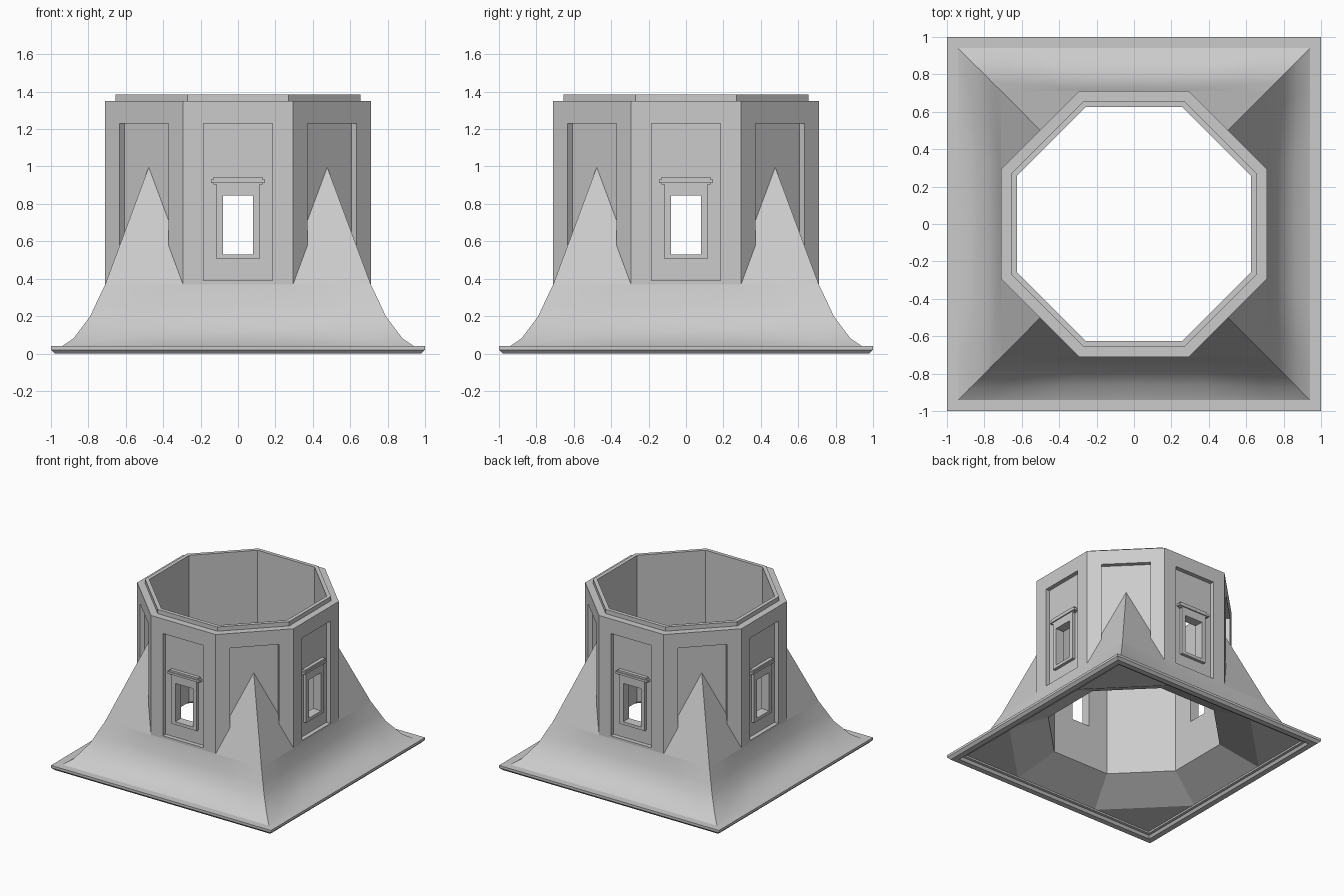
import bpy, bmesh, math
from mathutils import Matrix

cube = bpy.data.objects.get("Cube")
if cube:
    bpy.data.objects.remove(cube, do_unlink=True)

stone = bpy.data.materials.new("grey_stone")
stone.use_nodes = True
GREY = (0.6, 0.6, 0.6, 1)
stone.diffuse_color = GREY
stone.node_tree.nodes["Principled BSDF"].inputs["Base Color"].default_value = GREY


def finish(bm, name, recalc=True):
    """Turn a bmesh into a named stone object."""
    bmesh.ops.remove_doubles(bm, verts=bm.verts, dist=1e-4)
    if recalc:
        bmesh.ops.recalc_face_normals(bm, faces=bm.faces)
    mesh = bpy.data.meshes.new(name)
    bm.to_mesh(mesh)
    bm.free()
    mesh.materials.append(stone)
    obj = bpy.data.objects.new(name, mesh)
    bpy.context.collection.objects.link(obj)
    return obj


def prism_ring(name, sides, profile):
    """Sweep a closed (apothem, z) profile round a regular polygon."""
    bm = bmesh.new()
    rings = []
    for i in range(sides):
        a = 2 * math.pi * (i + 0.5) / sides
        k = 1 / math.cos(math.pi / sides)
        rings.append([bm.verts.new((r * k * math.cos(a), r * k * math.sin(a), z))
                      for r, z in profile])
    n = len(profile)
    for i in range(sides):
        a, b = rings[i], rings[(i + 1) % sides]
        for j in range(n):
            bm.faces.new((a[j], b[j], b[(j + 1) % n], a[(j + 1) % n]))
    return finish(bm, name)


def turn(i, sides):
    return Matrix.Rotation(2 * math.pi * i / sides, 4, 'Z')


def box(bm, half_width, near, far, z0, z1, matrix, x=0):
    """Box set against the front side, then turned to its own side."""
    size = Matrix.Diagonal((2 * half_width, far - near, z1 - z0, 1))
    place = Matrix.Translation((x, -(near + far) / 2, (z0 + z1) / 2))
    bmesh.ops.create_cube(bm, size=1, matrix=matrix @ place @ size)


def boxes(name, sides, specs):
    bm = bmesh.new()
    for i in range(sides):
        for spec in specs:
            box(bm, *spec[:5], turn(i, sides), *spec[5:])
    return finish(bm, name)


WALL, PANEL, INNER = 0.71, 0.675, 0.625

# Octagonal wall with its stepped top rim and flared inner foot
wall = prism_ring("octagonal_wall", 8, [
    (WALL, 0.16), (WALL, 1.35), (0.655, 1.35), (0.655, 1.385),
    (INNER, 1.385), (INNER, 0.18), (0.91, 0.035)])

# Sunken panels on all sides, window openings on four
cutters = [boxes("panel_cutter", 8, [(0.185, PANEL, 0.8, 0.39, 1.23)]),
           boxes("window_cutter", 4, [(0.08, 0.5, 0.8, 0.53, 0.845)])]
for cutter in cutters:
    cutter.hide_render = True
    mod = wall.modifiers.new(cutter.name, 'BOOLEAN')
    mod.operation, mod.solver, mod.object = 'DIFFERENCE', 'EXACT', cutter
bpy.context.view_layer.update()
cut = bpy.data.meshes.new_from_object(
    wall.evaluated_get(bpy.context.evaluated_depsgraph_get()))
wall.modifiers.clear()
wall.data = cut
for cutter in cutters:
    bpy.data.objects.remove(cutter, do_unlink=True)

# Window surrounds and the small cornices above them
boxes("window_frames", 4, [
    (0.0175, 0.665, 0.7, 0.505, 0.905, -0.0975),
    (0.0175, 0.665, 0.7, 0.505, 0.905, 0.0975),
    (0.08, 0.665, 0.7, 0.505, 0.53),
    (0.08, 0.665, 0.7, 0.845, 0.905)])
boxes("window_cornices", 4, [
    (0.13, 0.665, 0.7, 0.903, 0.912),
    (0.145, 0.665, 0.709, 0.912, 0.93),
    (0.13, 0.665, 0.703, 0.93, 0.945)])

# Square footing with a chamfered lower edge and a stepped underside
prism_ring("square_footing", 4, [
    (1, 0.02), (1, 0.04), (0.94, 0.04), (0.9, 0.036),
    (0.9, 0.022), (0.92, 0.02), (0.935, 0), (0.98, 0)])

# Flat soffits closing the inner corners
bm = bmesh.new()
for i in range(4):
    corner = [(0.375, -0.91), (0.91, -0.375), (0.91, -0.91)]
    bm.faces.new([bm.verts.new(turn(i, 4) @ Matrix.Translation((x, y, 0.036)).translation)
                  for x, y in corner])
bm.normal_update()
for face in bm.faces:
    if face.normal.z > 0:
        face.normal_flip()
finish(bm, "corner_soffits", recalc=False)

# Flared skirt: straighter at the ridges, more hollow mid-side
RIDGE = [(0.94, 0.04), (0.88, 0.08), (0.79, 0.2), (0.755, 0.275), (WALL, 0.37)]
MIDDLE = [(0.94, 0.04), (0.86, 0.075), (0.785, 0.145), (0.735, 0.25), (WALL, 0.37)]
COLUMNS = [-1, -0.8, -0.6, -0.42, 0, 0.42, 0.6, 0.8, 1]
bm = bmesh.new()
for i in range(4):
    rows = []
    for (rd, rz), (md, mz) in zip(RIDGE, MIDDLE):
        row = []
        for c in COLUMNS:
            t = max(0, (abs(c) - 0.42) / 0.58)
            d, z = md + (rd - md) * t, mz + (rz - mz) * t
            point = Matrix.Translation((c * rd, -d, z)).translation
            row.append(bm.verts.new(turn(i, 4) @ point))
        rows.append(row)
    for low, high in zip(rows, rows[1:]):
        for j in range(len(COLUMNS) - 1):
            bm.faces.new((low[j], low[j + 1], high[j + 1], high[j]))
    # Pointed buttress flanks climbing the diagonal sides
    for s in (-1, 1):
        tri = [(0.2375, WALL, 0.37), (WALL, WALL, 0.37), (0.474, 0.474, 1.005)]
        verts = [bm.verts.new(turn(i, 4) @ Matrix.Translation((s * x, -y, z)).translation)
                 for x, y, z in tri]
        bm.faces.new(verts if s > 0 else verts[::-1])
skirt = finish(bm, "flared_skirt", recalc=False)
skirt.data.shade_smooth()
skirt.data.set_sharp_from_angle(angle=math.radians(30))
